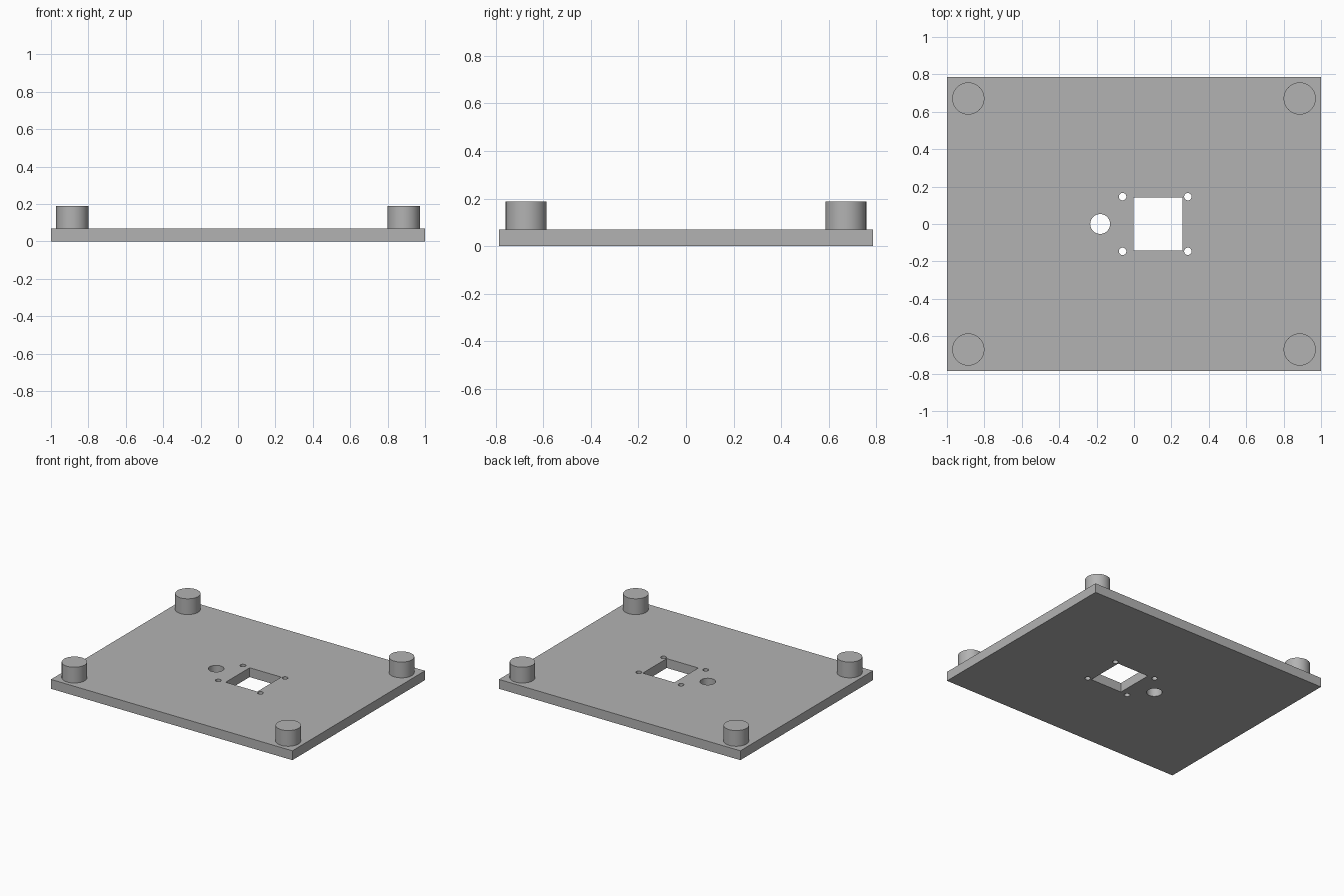
import bpy
import math

cube = bpy.data.objects.get("Cube")
if cube:
    bpy.data.objects.remove(cube, do_unlink=True)

THICK = 0.07
POST_TOP = 0.188

grey = bpy.data.materials.new("plain_grey")
grey.use_nodes = True
colour = (0.45, 0.45, 0.45, 1)
grey.diffuse_color = colour
grey.node_tree.nodes["Principled BSDF"].inputs["Base Color"].default_value = colour


def box(name, x, y, z, sx, sy, sz):
    bpy.ops.mesh.primitive_cube_add(size=1, location=(x, y, z))
    ob = bpy.context.object
    ob.name = name
    ob.scale = (sx, sy, sz)
    bpy.ops.object.transform_apply(location=False, rotation=False, scale=True)
    ob.data.materials.append(grey)
    return ob


def cylinder(name, x, y, low, high, radius, sides):
    bpy.ops.mesh.primitive_cylinder_add(
        vertices=sides, radius=radius, depth=high - low, location=(x, y, (low + high) / 2))
    ob = bpy.context.object
    ob.name = name
    ob.data.materials.append(grey)
    return ob


# Base plate
plate = box("base_plate", 0, 0, THICK / 2, 2, 1.57, THICK)

# Cutters: square window, cable hole and four screw holes
cutters = [
    box("window_cutter", 0.128, 0, THICK / 2, 0.262, 0.284, THICK * 3),
    cylinder("cable_hole_cutter", -0.181, 0, -THICK, THICK * 2, 0.053, 48),
]
for x in (-0.061, 0.288):
    for y in (-0.146, 0.146):
        cutters.append(cylinder("screw_hole_cutter", x, y, -THICK, THICK * 2, 0.02, 24))

for cutter in cutters:
    cutter.hide_render = True
    cut = plate.modifiers.new(cutter.name, "BOOLEAN")
    cut.operation = "DIFFERENCE"
    cut.solver = "EXACT"
    cut.object = cutter

# Bake the cuts into the plate and drop the cutters
bpy.ops.object.select_all(action="DESELECT")
plate.select_set(True)
bpy.context.view_layer.objects.active = plate
for name in [m.name for m in plate.modifiers]:
    bpy.ops.object.modifier_apply(modifier=name)
bpy.ops.object.shade_smooth_by_angle(angle=math.radians(30))
for cutter in cutters:
    bpy.data.objects.remove(cutter, do_unlink=True)

# Corner posts
for side, x in (("right", -0.886), ("left", 0.886)):
    for end, y in (("front", -0.671), ("back", 0.671)):
        cylinder(f"{end}_{side}_post", x, y, THICK, POST_TOP, 0.086, 64)
        bpy.ops.object.shade_smooth_by_angle(angle=math.radians(30))
